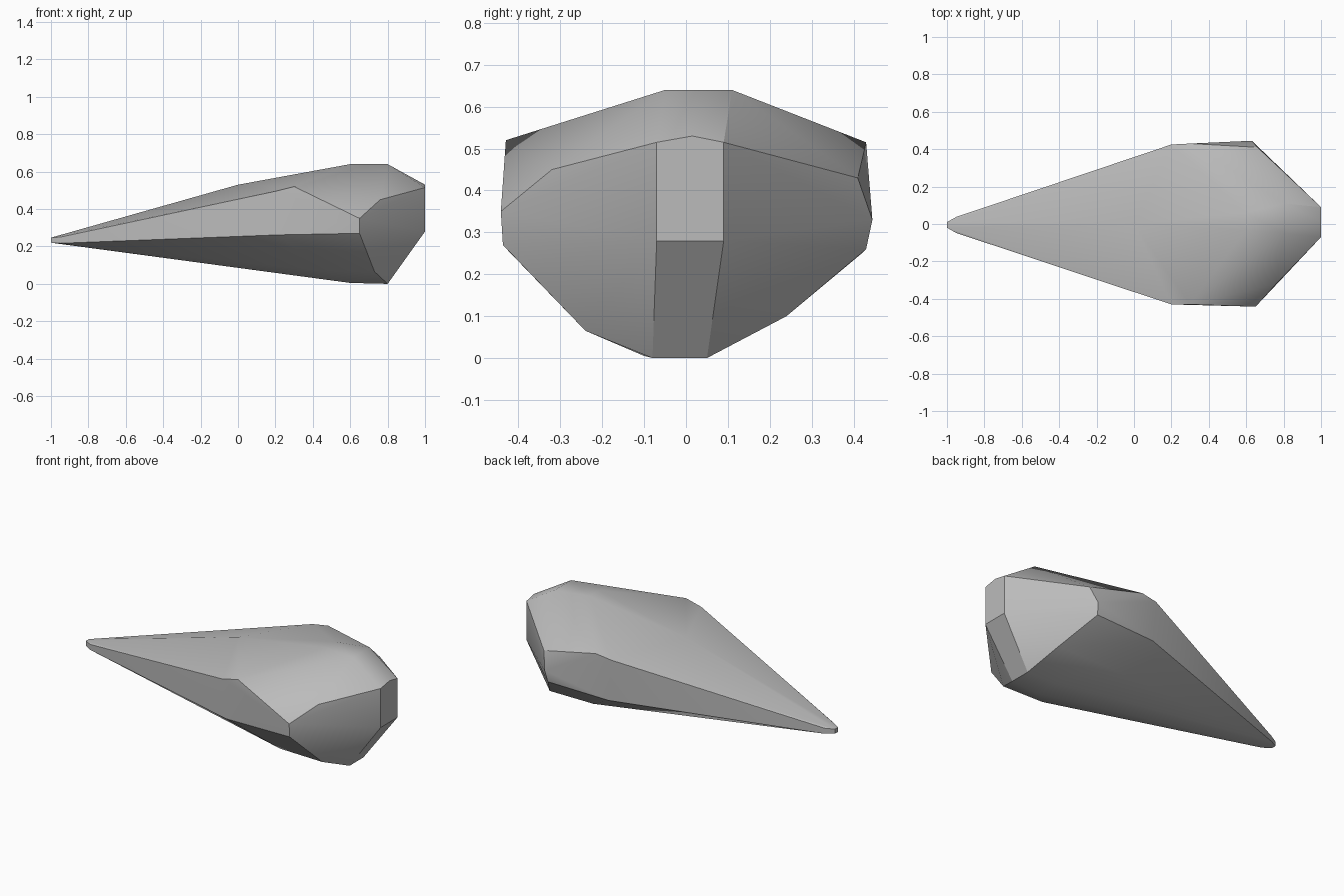
import bpy, bmesh, math

cube = bpy.data.objects.get("Cube")
if cube:
    bpy.data.objects.remove(cube, do_unlink=True)

# Stone colour
stone = bpy.data.materials.new("stone grey")
stone.use_nodes = True
grey = (0.5, 0.5, 0.5, 1)
stone.diffuse_color = grey
stone.node_tree.nodes["Principled BSDF"].inputs["Base Color"].default_value = grey

# Corners of the stone, grouped by region
tip = [(-1, y, z) for y in (-.02, .01) for z in (.22, .247)]
tip += [(-.95, y, z) for y in (-.048, .038) for z in (.217, .25)]
ridge = [(0, 0, .53), (.6, -.03, .64), (.6, .06, .64), (.8, -.05, .64), (.8, .11, .64)]
end = [(1, y, z) for y in (-.07, .09) for z in (.28, .515)] + [(1, .015, .53)]
front_side = [(.2, -.43, .495), (.3, -.43, .52), (.65, -.442, .35), (.65, -.437, .27),
              (.22, -.43, .262), (.76, -.32, .45)]
back_side = [(.2, .425, .5), (.3, .43, .515), (.63, .445, .33), (.66, .41, .43),
             (.62, .43, .26), (.22, .42, .25)]
belly = [(.6, -.1, .005), (.6, .05, .005), (.8, -.08, 0), (.8, .05, 0),
         (.73, -.24, .065), (.74, .24, .1), (.45, -.24, .07), (.45, .24, .1)]

# Wrap the corners in a faceted shell
bm = bmesh.new()
for co in tip + ridge + end + front_side + back_side + belly:
    bm.verts.new(co)
hull = bmesh.ops.convex_hull(bm, input=bm.verts)
loose = [v for v in bm.verts if not v.link_faces]
bmesh.ops.delete(bm, geom=loose, context='VERTS')
bmesh.ops.dissolve_limit(bm, angle_limit=math.radians(2), verts=bm.verts, edges=bm.edges)
bmesh.ops.recalc_face_normals(bm, faces=bm.faces)
mesh = bpy.data.meshes.new("pointed_stone")
bm.to_mesh(mesh)
bm.free()
mesh.materials.append(stone)

stone_obj = bpy.data.objects.new("pointed_stone", mesh)
bpy.context.collection.objects.link(stone_obj)
bpy.ops.object.select_all(action='DESELECT')
bpy.context.view_layer.objects.active = stone_obj
stone_obj.select_set(True)
bpy.ops.object.shade_smooth_by_angle(angle=math.radians(30))
